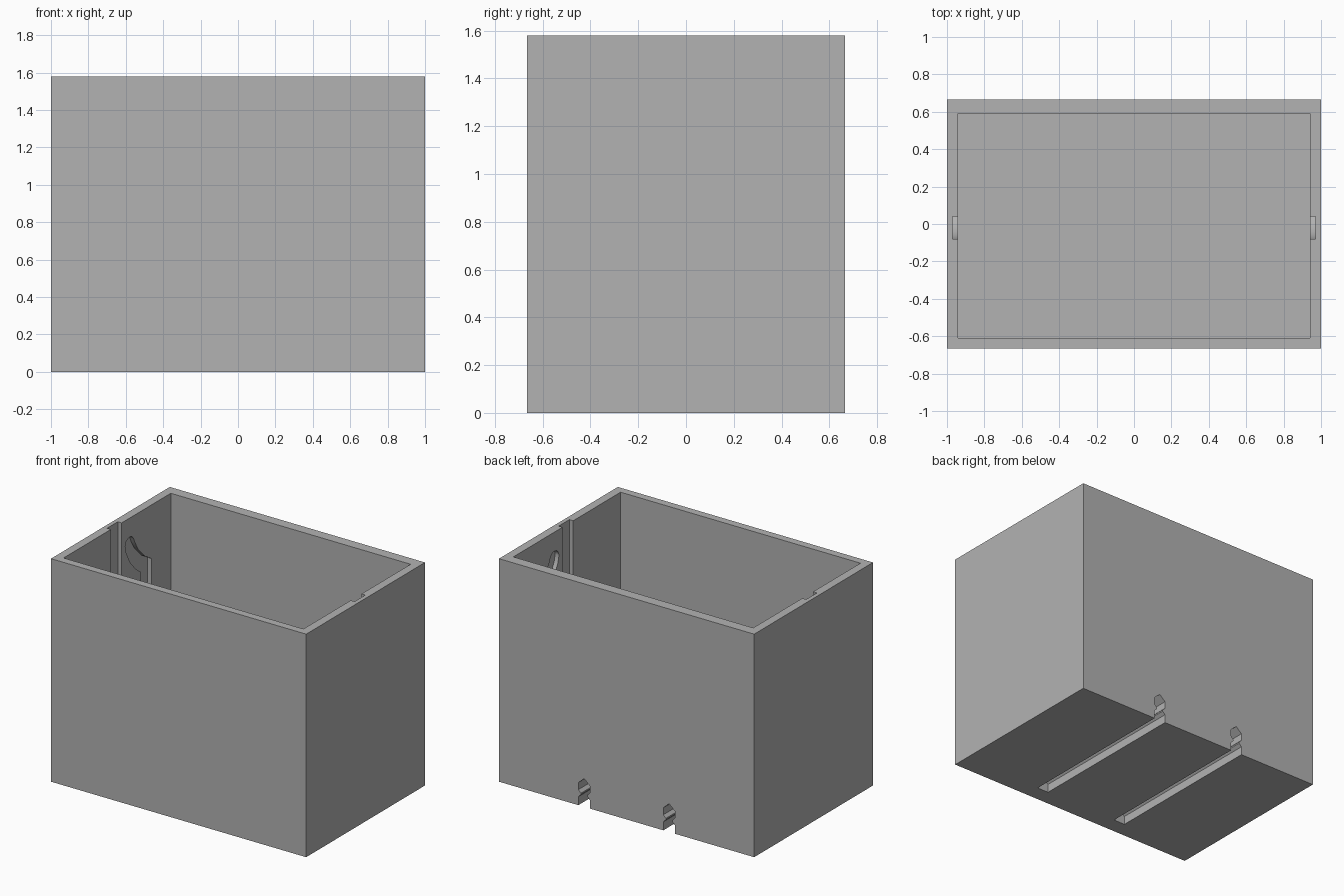
import bpy, bmesh, math
from mathutils import Vector

if "Cube" in bpy.data.objects:
    bpy.data.objects.remove(bpy.data.objects["Cube"])

grey = bpy.data.materials.new("plain_grey")
grey.diffuse_color = (0.448, 0.448, 0.448, 1)
grey.use_nodes = True
grey.node_tree.nodes["Principled BSDF"].inputs["Base Color"].default_value = grey.diffuse_color


def prism(name, outline, start, end, place):
    """Extrude a 2D outline between two depths; place(u, v, depth) gives the 3D point."""
    bm = bmesh.new()
    face = bm.faces.new([bm.verts.new(place(u, v, start)) for u, v in outline])
    side = bmesh.ops.extrude_face_region(bm, geom=[face])
    shift = Vector(place(0, 0, end)) - Vector(place(0, 0, start))
    moved = [g for g in side["geom"] if isinstance(g, bmesh.types.BMVert)]
    bmesh.ops.translate(bm, vec=shift, verts=moved)
    bmesh.ops.recalc_face_normals(bm, faces=bm.faces)
    mesh = bpy.data.meshes.new(name)
    bm.to_mesh(mesh)
    bm.free()
    mesh.materials.append(grey)
    obj = bpy.data.objects.new(name, mesh)
    bpy.context.collection.objects.link(obj)
    return obj


def rect(u0, u1, v0, v1):
    return [(u0, v0), (u1, v0), (u1, v1), (u0, v1)]


def arc(cu, cv, r, a0, a1, n=16):
    angles = [math.radians(a0 + (a1 - a0) * i / n) for i in range(n + 1)]
    return [(cu + r * math.cos(a), cv + r * math.sin(a)) for a in angles]


def along_x(u, v, d):
    return (d, u, v)


def along_y(u, v, d):
    return (u, d, v)


def along_z(u, v, d):
    return (u, v, d)


# Outer block
box = prism("open_box", rect(-1, 1, -0.665, 0.665), 0, 1.58, along_z)

# Main cavity above a thick floor
cutters = [prism("cavity_cutter", rect(-0.94, 0.94, -0.61, 0.59), 0.26, 1.7, along_z)]

# Hooked guide track in each side wall: down, round the bend, up and back over
outer = [(-0.08, 1.7)] + arc(0.147, 0.75, 0.227, 180, 360)
hook_right = [(0.374, 1.2), (0.30, 1.245), (0.227, 1.32), (0.185, 1.39)]
hook_tip = arc(0.13, 1.395, 0.05, 20, 180, 8)
hook_left = [(0.09, 1.35), (0.13, 1.27), (0.19, 1.2), (0.254, 1.15)]
inner = arc(0.147, 0.75, 0.107, 0, -180) + [(0.04, 1.7)]
track = outer + hook_right + hook_tip + hook_left + inner
for s in (-1, 1):
    cutters.append(prism("track_cutter", track, s * 0.90, s * 0.97, along_x))

# Two snap-rail slots under the floor, open at the back
half = [(0.045, -0.05), (0.045, 0.06), (0.025, 0.08), (0.025, 0.09), (0.045, 0.11), (0.045, 0.16)]
for cx in (-0.333, 0.333):
    slot = [(cx + u, v) for u, v in half] + [(cx, 0.2)]
    slot += [(cx - u, v) for u, v in reversed(half)]
    cutters.append(prism("rail_slot_cutter", slot, -0.55, 0.75, along_y))

for c in cutters:
    mod = box.modifiers.new(c.name, "BOOLEAN")
    mod.operation = "DIFFERENCE"
    mod.solver = "EXACT"
    mod.object = c

# Bake the cuts and remove the cutters
bpy.context.view_layer.update()
result = bpy.data.meshes.new_from_object(box.evaluated_get(bpy.context.evaluated_depsgraph_get()))
box.modifiers.clear()
box.data = result
for c in cutters:
    bpy.data.objects.remove(c, do_unlink=True)

# Smooth the track bends only
bpy.context.view_layer.objects.active = box
box.select_set(True)
bpy.ops.object.shade_smooth_by_angle(angle=math.radians(25))
